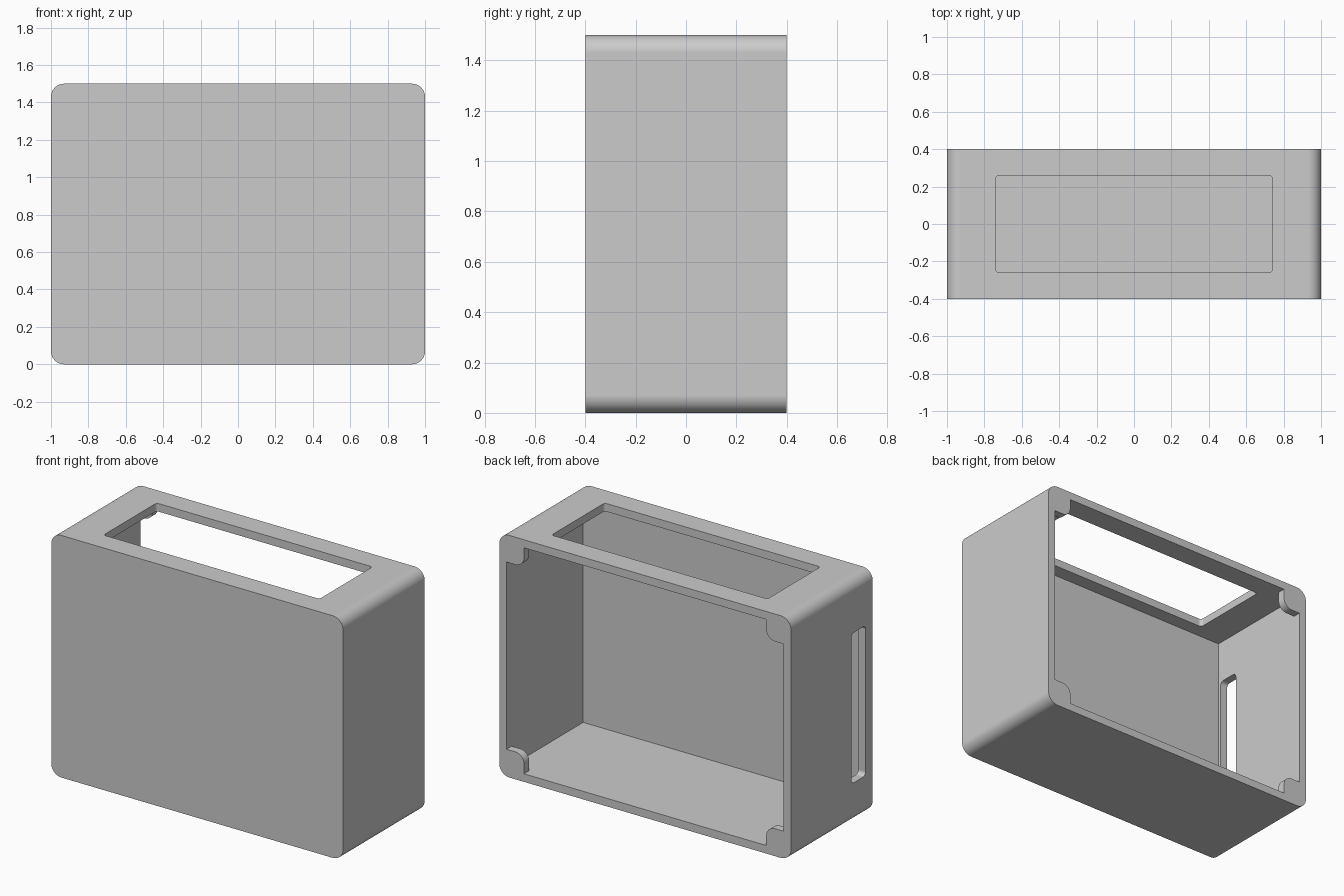
import bpy, bmesh, math
from mathutils import Vector

if "Cube" in bpy.data.objects:
    bpy.data.objects.remove(bpy.data.objects["Cube"], do_unlink=True)

HALF_W, HALF_D, HEIGHT, WALL = 1.0, 0.4, 1.5, 0.05
MID = HEIGHT / 2

grey = bpy.data.materials.new("light_grey")
grey.use_nodes = True
grey.diffuse_color = (0.6, 0.6, 0.6, 1)
grey.node_tree.nodes["Principled BSDF"].inputs["Base Color"].default_value = (0.6, 0.6, 0.6, 1)


def arc(cu, cv, r, start, end, steps=12):
    """Points along a circular arc, angles in degrees."""
    angles = [math.radians(start + (end - start) * i / steps) for i in range(steps + 1)]
    return [(cu + r * math.cos(a), cv + r * math.sin(a)) for a in angles]


def rounded_rect(u0, u1, v0, v1, r):
    return (arc(u1 - r, v1 - r, r, 0, 90) + arc(u0 + r, v1 - r, r, 90, 180)
            + arc(u0 + r, v0 + r, r, 180, 270) + arc(u1 - r, v0 + r, r, 270, 360))


def rect(u0, u1, v0, v1):
    return [(u1, v1), (u0, v1), (u0, v0), (u1, v0)]


def prism(name, outline, axis, lo, hi):
    """Extrude a 2D outline along x, y or z between lo and hi."""
    place = {"x": lambda u, v, w: (w, u, v),
             "y": lambda u, v, w: (u, w, v),
             "z": lambda u, v, w: (u, v, w)}[axis]
    bm = bmesh.new()
    base = bm.faces.new([bm.verts.new(place(u, v, lo)) for u, v in outline])
    moved = bmesh.ops.extrude_face_region(bm, geom=[base])["geom"]
    bmesh.ops.translate(bm, vec=Vector(place(0, 0, hi - lo)),
                        verts=[g for g in moved if isinstance(g, bmesh.types.BMVert)])
    bmesh.ops.recalc_face_normals(bm, faces=bm.faces)
    mesh = bpy.data.meshes.new(name)
    bm.to_mesh(mesh)
    bm.free()
    mesh.materials.append(grey)
    obj = bpy.data.objects.new(name, mesh)
    bpy.context.collection.objects.link(obj)
    return obj


def cut(target, cutter):
    """Subtract the cutter from the target, then discard it."""
    cutter.hide_render = True
    mod = target.modifiers.new("cut", "BOOLEAN")
    mod.operation, mod.solver, mod.object = "DIFFERENCE", "EXACT", cutter
    bpy.ops.object.modifier_apply(modifier=mod.name)
    bpy.data.objects.remove(cutter, do_unlink=True)


# Outer shell, rounded along its four depth edges
case = prism("enclosure_case", rounded_rect(-HALF_W, HALF_W, 0, HEIGHT, 0.07), "y", -HALF_D, HALF_D)
bpy.context.view_layer.objects.active = case
case.select_set(True)

# Back opening that leaves a rounded tab in each corner
a, b, tab, r = HALF_W - WALL, MID - WALL, 0.12, 0.06
corner = [(a, b - tab)] + arc(a - tab + r, b - tab + r, r, 270, 180) + [(a - tab, b)]
opening = []
for su, sv in ((1, 1), (-1, 1), (-1, -1), (1, -1)):
    points = corner if su == sv else corner[::-1]
    opening += [(su * u, MID + sv * v) for u, v in points]
cut(case, prism("opening_cutter", opening, "y", 0, HALF_D + 0.1))

# Hollow interior, stopping short of the back rim so the tabs remain
cut(case, prism("cavity_cutter", rect(-a, a, WALL, HEIGHT - WALL), "y", -HALF_D + WALL, HALF_D - WALL))

# Window in the top wall
cut(case, prism("top_window_cutter", rounded_rect(-0.74, 0.74, -0.26, 0.26, 0.02), "z", HEIGHT - 0.2, HEIGHT + 0.1))

# Tall slot in one side wall, near the front
cut(case, prism("side_slot_cutter", rounded_rect(-0.33, -0.19, 0.25, 1.18, 0.025), "x", -HALF_W - 0.1, -HALF_W + 0.1))

# Smooth rounded corners, crisp flat faces
bpy.ops.object.shade_smooth_by_angle(angle=math.radians(30))
normals = case.modifiers.new("flat_faces", "WEIGHTED_NORMAL")
normals.keep_sharp = True
